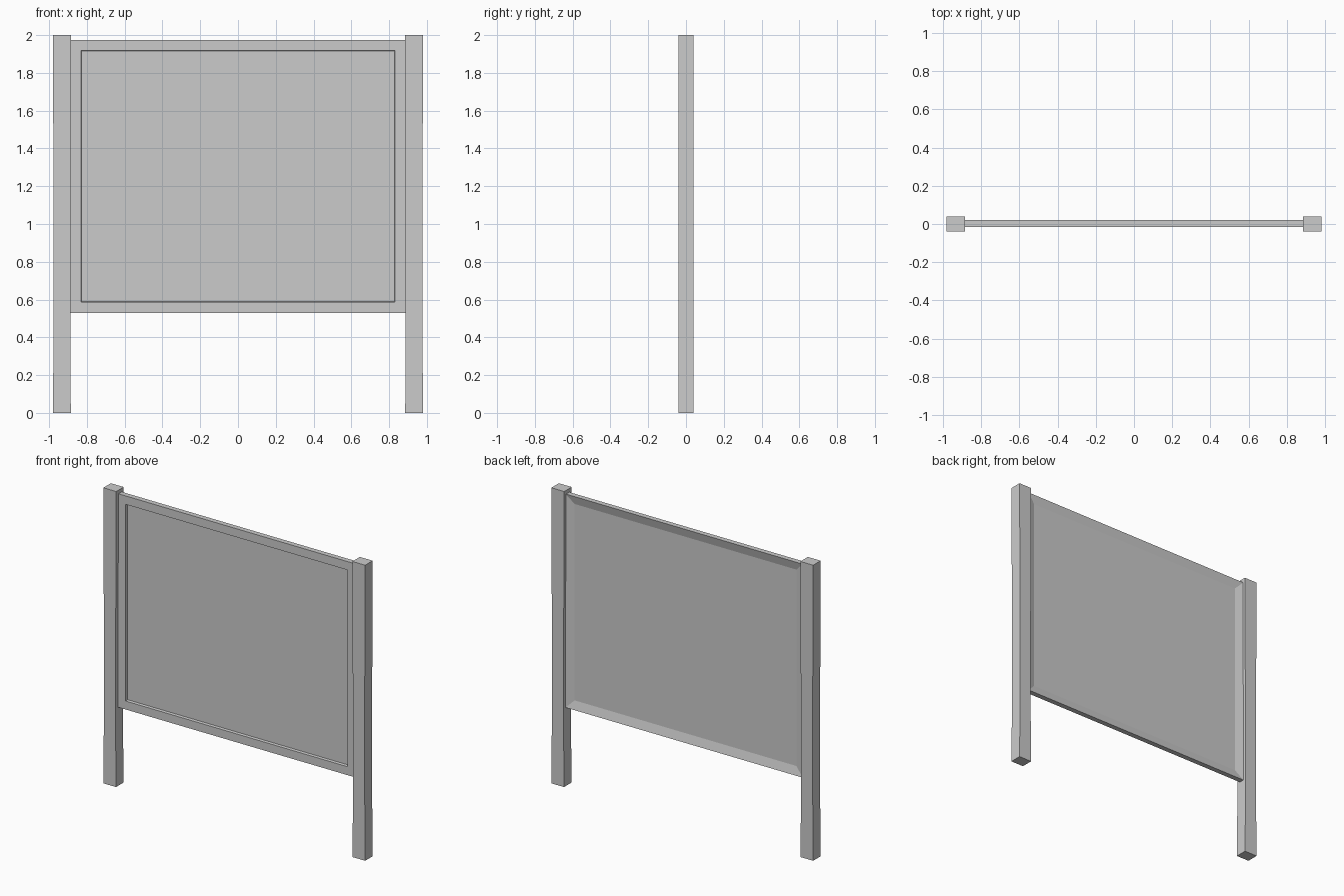
import bpy, bmesh
from mathutils import Vector

if "Cube" in bpy.data.objects:
    bpy.data.objects.remove(bpy.data.objects["Cube"])


def finish(bm, name):
    bmesh.ops.recalc_face_normals(bm, faces=bm.faces)
    mesh = bpy.data.meshes.new(name)
    bm.to_mesh(mesh)
    bm.free()
    obj = bpy.data.objects.new(name, mesh)
    bpy.context.collection.objects.link(obj)
    return obj


def loft(bm, rings):
    """Skin a list of four-point rings and cap both ends."""
    rows = [[bm.verts.new(p) for p in ring] for ring in rings]
    for a, b in zip(rows, rows[1:]):
        for i in range(4):
            j = (i + 1) % 4
            bm.faces.new((a[i], a[j], b[j], b[i]))
    bm.faces.new(rows[0])
    bm.faces.new(rows[-1])


# Posts: square timber, very slightly slimmer in the middle
POST = [(0.0, 0.885, 0.98), (0.33, 0.888, 0.977), (1.02, 0.888, 0.976), (2.0, 0.884, 0.98)]
for name, s in (("left_post", -1), ("right_post", 1)):
    bm = bmesh.new()
    loft(bm, [[(s * x0, -0.04, z), (s * x1, -0.04, z), (s * x1, 0.04, z), (s * x0, 0.04, z)]
              for z, x0, x1 in POST])
    finish(bm, name)

# Board: flat frame with a stepped recess in front and a sloped recess behind
# Each row is inset from the outer edge, y position
W, Z0, Z1 = 0.888, 0.53, 1.975
PROFILE = [(0.06, 0.003), (0.057, -0.015), (0.0, -0.015), (0.0, 0.02), (0.058, 0.005)]
bm = bmesh.new()
loft(bm, [[Vector((-W + d, y, Z0 + d)), Vector((W - d, y, Z0 + d)),
           Vector((W - d, y, Z1 - d)), Vector((-W + d, y, Z1 - d))] for d, y in PROFILE])
finish(bm, "display_board")
